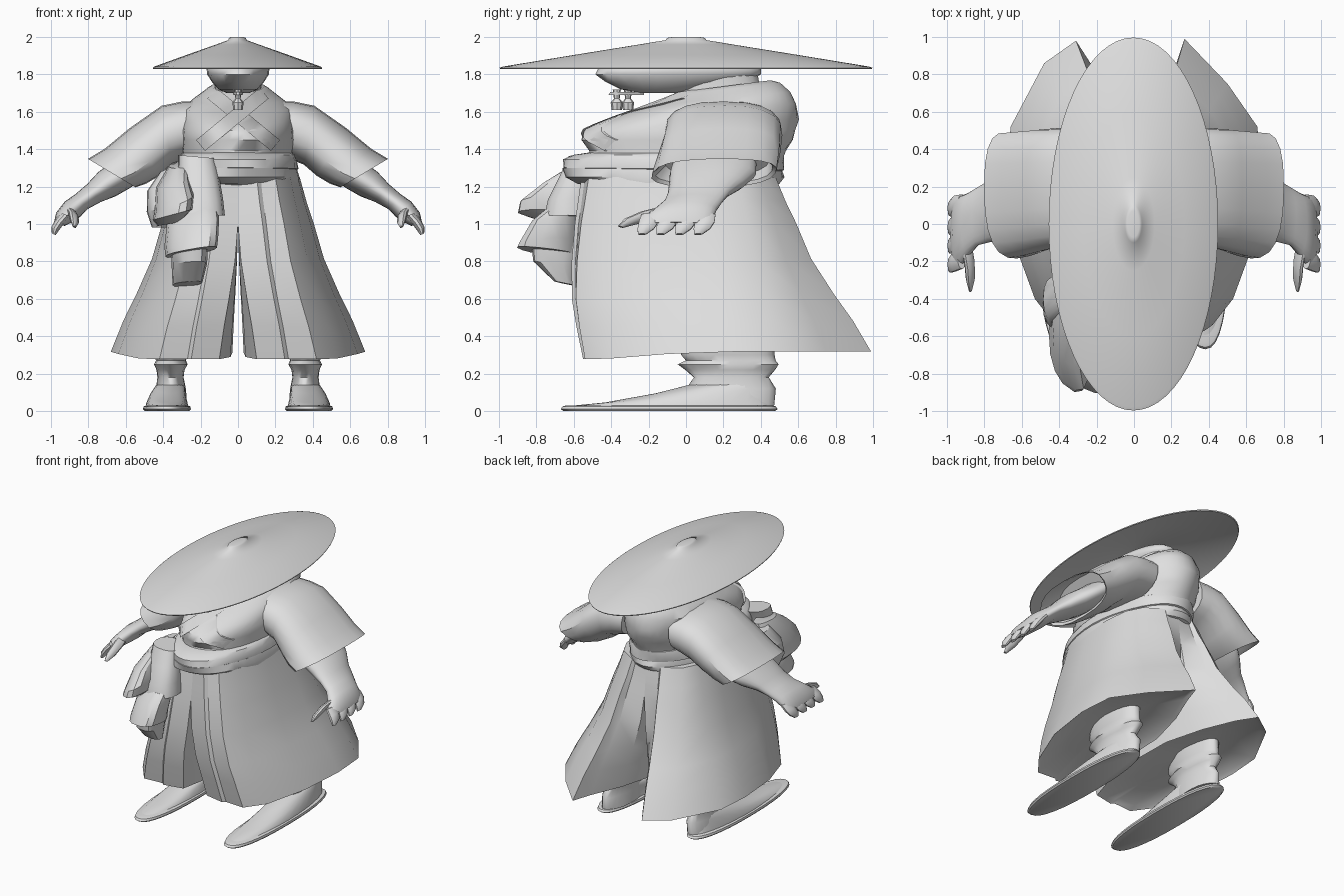
import bpy, bmesh, math
from mathutils import Vector
from mathutils.bvhtree import BVHTree

grey = bpy.data.materials.new("pale_grey")
grey.diffuse_color = (0.74, 0.74, 0.74, 1)


def loft(name, rings, mirror=False, cap=True, angle=35):
    """Skin a list of equal-length point rings."""
    bm = bmesh.new()
    vs = [[bm.verts.new(p) for p in r] for r in rings]
    n = len(rings[0])
    for a, b in zip(vs, vs[1:]):
        for i in range(n):
            j = (i + 1) % n
            bm.faces.new((a[i], a[j], b[j], b[i]))
    if cap:
        bm.faces.new(vs[0])
        bm.faces.new(vs[-1])
    return finish(name, bm, mirror, angle)


def finish(name, bm, mirror=False, angle=35):
    bmesh.ops.recalc_face_normals(bm, faces=bm.faces)
    me = bpy.data.meshes.new(name)
    bm.to_mesh(me)
    bm.free()
    me.materials.append(grey)
    ob = bpy.data.objects.new(name, me)
    bpy.context.collection.objects.link(ob)
    bpy.ops.object.select_all(action='DESELECT')
    ob.select_set(True)
    bpy.context.view_layer.objects.active = ob
    bpy.ops.object.shade_smooth_by_angle(angle=math.radians(angle))
    if mirror:
        ob.modifiers.new("mirror", 'MIRROR').use_mirror_merge = False
    return ob


def ring(x, y, z, ra, rb, tilt=0, slope=0, n=24, p=1.0, wob=0.0, skew=0.0):
    """Rounded ring: ra across (tilted about y), rb along y, slope lifts along y."""
    ca, sa = math.cos(math.radians(tilt)), math.sin(math.radians(tilt))
    out = []
    for i in range(n):
        t = 2 * math.pi * i / n
        c, s = math.cos(t), math.sin(t)
        k = 1 + wob * math.sin(5 * t + z * 40)
        u = math.copysign(abs(c) ** p, c) * ra * k
        v = math.copysign(abs(s) ** p, s) * rb * k
        out.append((x + u * ca, y + v + skew * u, z + u * sa + slope * v))
    return out


def band_rings(rows, **kw):
    """Rows of z, half width, front y, back y, slope."""
    return [ring(0, (f + b) / 2, z, w, (b - f) / 2, slope=s, **kw) for z, w, f, b, s in rows]


# straw hat with hollow underside and a small cap
hat = [(0.06, 1.982), (0.25, 1.953), (0.6, 1.897), (0.97, 1.835), (0.995, 1.828), (1.0, 1.835),
       (0.98, 1.842), (0.6, 1.904), (0.25, 1.96), (0.11, 1.983), (0.1, 1.995), (0.07, 2.0)]
loft("straw_hat", [ring(-0.003, 0, z, 0.453 * r, 0.997 * r, n=64) for r, z in hat], angle=50)

# head, neck, beard
loft("head", band_rings([(1.7, 0.06, -0.24, 0.0, 0), (1.72, 0.105, -0.35, 0.15, 0),
                         (1.76, 0.14, -0.43, 0.33, 0), (1.8, 0.165, -0.485, 0.4, 0),
                         (1.83, 0.168, -0.47, 0.4, 0), (1.86, 0.15, -0.38, 0.36, 0)]), angle=60)
loft("neck", band_rings([(1.58, 0.15, -0.1, 0.45, 0), (1.7, 0.125, -0.06, 0.4, 0),
                         (1.82, 0.125, -0.1, 0.38, 0)]))
loft("moustache", band_rings([(1.69, 0.025, -0.42, -0.22, 0), (1.705, 0.03, -0.41, -0.22, 0)], n=10))
for i, y in enumerate((-0.37, -0.31)):
    loft("beard_tuft_%d" % i, [ring(0, y, z, r, r * 1.1, n=8) for z, r in
                               ((1.61, 0.025), (1.65, 0.03), (1.67, 0.014), (1.72, 0.02))])

# robe top
robe = loft("robe_body", band_rings([
    (1.18, 0.31, -0.54, 0.47, 0), (1.3, 0.29, -0.56, 0.5, 0), (1.39, 0.295, -0.52, 0.53, 0),
    (1.45, 0.3, -0.56, 0.57, 0), (1.5, 0.3, -0.54, 0.59, 0), (1.55, 0.3, -0.46, 0.6, 0.02),
    (1.62, 0.3, -0.31, 0.59, 0.05), (1.67, 0.235, -0.18, 0.56, 0.1),
    (1.72, 0.165, -0.08, 0.5, 0.12), (1.735, 0.14, -0.06, 0.45, 0.13)], n=40, wob=0.012), angle=50)

# crossed collar bands laid over the chest
tree = BVHTree.FromObject(robe, bpy.context.evaluated_depsgraph_get())


def collar(name, a, b, width, lift):
    bm = bmesh.new()
    d = (Vector(b) - Vector(a)).normalized()
    side = Vector((-d.y, d.x)) * width / 2
    rows = []
    for i in range(13):
        m = Vector(a).lerp(Vector(b), i / 12)
        row = []
        for k in (-1, 1):
            q = m + side * k
            hit = tree.ray_cast(Vector((q.x, -2, q.y)), Vector((0, 1, 0)))[0]
            y = hit.y if hit else -0.05
            row += [bm.verts.new((q.x, y - lift, q.y)), bm.verts.new((q.x, y + 0.02, q.y))]
        rows.append(row)
    for r, s in zip(rows, rows[1:]):
        for i, j in ((0, 2), (1, 0), (2, 3)):
            bm.faces.new((r[i], r[j], s[j], s[i]))
    finish(name, bm)


collar("collar_under", (-0.14, 1.7), (0.2, 1.42), 0.075, 0.015)
collar("collar_over", (0.14, 1.7), (-0.2, 1.42), 0.075, 0.028)

# waist sash, two wrapped layers
loft("sash_upper", band_rings([(1.28, 0.3, -0.6, 0.5, 0), (1.295, 0.32, -0.655, 0.525, -0.01),
                               (1.34, 0.315, -0.65, 0.53, -0.01), (1.37, 0.305, -0.6, 0.525, 0),
                               (1.385, 0.28, -0.5, 0.5, 0)], n=40, wob=0.012))
loft("sash_lower", band_rings([(1.2, 0.3, -0.5, 0.45, 0), (1.215, 0.33, -0.58, 0.5, 0),
                               (1.25, 0.33, -0.65, 0.52, 0), (1.3, 0.31, -0.66, 0.51, 0)],
                              n=40, wob=0.012))

# wide sleeves, cuffs swept back at the outer corner
loft("sleeve", [ring(x, y, z, a, b, t, p=0.8, n=20, skew=k) for x, y, z, a, b, t, k in (
    (0.2, 0.2, 1.51, 0.15, 0.3, 97, 0), (0.29, 0.2, 1.5, 0.155, 0.31, 87, 0),
    (0.38, 0.2, 1.475, 0.16, 0.315, 80, 0.05), (0.5, 0.18, 1.385, 0.15, 0.325, 58, 0.15),
    (0.6, 0.16, 1.31, 0.145, 0.33, 40, 0.25), (0.675, 0.15, 1.272, 0.148, 0.33, 31, 0.3),
    (0.665, 0.15, 1.285, 0.135, 0.31, 31, 0.3), (0.57, 0.17, 1.345, 0.12, 0.28, 46, 0.2))], mirror=True)

# forearm and hand
loft("arm", [ring(x, y, z, a, b, t, wob=0.015) for x, y, z, a, b, t in (
    (0.5, 0.16, 1.36, 0.09, 0.22, 60), (0.62, 0.14, 1.265, 0.085, 0.23, 58),
    (0.7, 0.11, 1.215, 0.08, 0.2, 55), (0.77, 0.07, 1.165, 0.06, 0.165, 52),
    (0.835, 0.04, 1.12, 0.052, 0.155, 50), (0.885, 0.0, 1.08, 0.058, 0.165, 44),
    (0.93, -0.04, 1.035, 0.05, 0.19, 32), (0.955, -0.05, 1.0, 0.03, 0.18, 20))], mirror=True, angle=50)
for i, y in enumerate((0.1, 0.0, -0.1, -0.2)):
    loft("finger_%d" % i, [ring(x, y + dy, z, r, r * 2.1, 20, n=10) for x, dy, z, r in (
        (0.92, 0.01, 1.05, 0.024), (0.955, 0, 1.01, 0.026), (0.977, -0.015, 0.975, 0.022),
        (0.985, -0.035, 0.945, 0.011))], mirror=True)
loft("thumb", [ring(x, y, z, r, r * 1.5, 20, slope=-0.3, n=10) for x, y, z, r in (
    (0.9, -0.08, 1.08, 0.03), (0.88, -0.2, 1.05, 0.03), (0.875, -0.29, 1.015, 0.026),
    (0.875, -0.35, 0.985, 0.01))], mirror=True)

# wide pleated trouser leg: waist outline blends to hem outline
waist = [(0.0, -0.54), (0.1, -0.56), (0.12, -0.54), (0.2, -0.52), (0.28, -0.38), (0.32, -0.12),
         (0.33, 0.1), (0.31, 0.28), (0.25, 0.4), (0.12, 0.48), (0.1, 0.46), (0, 0.48), (0, 0.3),
         (0, 0), (0, -0.3)]
hem = [(0.1, -0.52), (0.25, -0.55), (0.27, -0.53), (0.42, -0.54), (0.53, -0.4), (0.64, -0.1),
       (0.68, 0.25), (0.66, 0.52), (0.5, 0.75), (0.27, 0.99), (0.22, 0.84), (0.12, 0.6),
       (0.04, 0.3), (0.03, 0), (0.04, -0.3)]
hem_other = list(hem)
hem_other[8:10] = [(0.48, 0.86), (0.31, 0.98)]


def leg_ring(side, outline, z, t, inset=1.0):
    out = []
    for (ax, ay), (bx, by) in zip(waist, outline):
        tx = t if ax > 0 else max(0, (t - 0.25) / 0.75)
        x, y = ax + (bx - ax) * tx, ay + (by - ay) * t
        if ay < -0.2:
            y -= 0.06 * math.sin(math.pi * t)
        lift = 0.04 * t * max(0, min(1, (y + 0.45) / 0.5))
        out.append((side * (0.36 + (x - 0.36) * inset), 0.2 + (y - 0.2) * inset, z + lift))
    return out


legs = [(1.25, 0), (1.12, 0.1), (1.0, 0.21), (0.8, 0.37), (0.6, 0.61), (0.45, 0.81), (0.277, 1)]
for name, s, outline in (("trouser_leg_a", 1, hem), ("trouser_leg_b", -1, hem_other)):
    loft(name, [leg_ring(s, outline, z, t) for z, t in legs] +
         [leg_ring(s, outline, 0.3, 1, 0.93), leg_ring(s, outline, 0.34, 1, 0.6),
          leg_ring(s, outline, 0.35, 1, 0.25)], angle=30)

# wrapped ankle and long shoe
loft("ankle", [ring(0.36, y, z, a, b, wob=0.02) for y, z, a, b in (
    (0.25, 0.03, 0.09, 0.22), (0.24, 0.12, 0.08, 0.24), (0.24, 0.18, 0.07, 0.2),
    (0.24, 0.22, 0.075, 0.24), (0.23, 0.25, 0.09, 0.27), (0.24, 0.27, 0.08, 0.24),
    (0.22, 0.3, 0.09, 0.25), (0.22, 0.4, 0.09, 0.25))], mirror=True, angle=50)
loft("shoe_sole", [ring(0.38, -0.09, z, a, b, n=32, p=0.85) for z, a, b in (
    (0, 0.12, 0.565), (0.01, 0.128, 0.58), (0.025, 0.125, 0.57), (0.03, 0.11, 0.55))], mirror=True)
loft("shoe_upper", [ring(x, y, z, a, b, slope=s, n=28) for x, y, z, a, b, s in (
    (0.38, -0.09, 0.02, 0.115, 0.55, 0), (0.38, -0.08, 0.045, 0.11, 0.52, 0.03),
    (0.375, 0.0, 0.085, 0.095, 0.43, 0.09), (0.365, 0.14, 0.125, 0.08, 0.3, 0.1),
    (0.36, 0.24, 0.16, 0.06, 0.18, 0.05))], mirror=True, angle=50)


# knotted cloth hanging from the sash on one side
def cloth(name, rows, skew=0.0):
    loft(name, [ring(x, y, z, a, b, t, s, n=14, p=0.8, skew=skew) for x, y, z, a, b, t, s in rows],
         angle=32)


cloth("sash_front_panel", [(-0.22, -0.53, 1.36, 0.1, 0.1, -5, 0), (-0.21, -0.58, 1.25, 0.11, 0.1, 0, 0),
                           (-0.2, -0.62, 1.13, 0.12, 0.12, 4, 0), (-0.2, -0.63, 1.04, 0.13, 0.13, 3, 0)])
cloth("sash_bow_loop", [(-0.32, -0.5, 1.31, 0.05, 0.13, 0, 0.1), (-0.35, -0.57, 1.22, 0.09, 0.18, 15, 0.1),
                        (-0.34, -0.64, 1.12, 0.11, 0.23, 20, 0.1), (-0.35, -0.65, 1.05, 0.11, 0.23, 15, 0),
                        (-0.37, -0.58, 1.0, 0.06, 0.15, 10, 0)], skew=-0.7)
cloth("sash_bow_side", [(-0.36, -0.36, 1.3, 0.06, 0.1, 20, 0), (-0.42, -0.4, 1.2, 0.07, 0.12, 20, 0),
                        (-0.43, -0.42, 1.08, 0.06, 0.13, 15, 0), (-0.42, -0.4, 0.98, 0.04, 0.1, 0, 0)])
cloth("sash_tail_upper", [(-0.22, -0.62, 1.08, 0.11, 0.12, 0, 0), (-0.24, -0.67, 1.02, 0.14, 0.14, 5, 0.1),
                          (-0.25, -0.72, 0.9, 0.145, 0.16, 8, 0.1), (-0.25, -0.73, 0.85, 0.14, 0.16, 10, -0.1)],
      skew=-0.4)
cloth("sash_tail_lower", [(-0.26, -0.68, 0.88, 0.1, 0.14, 0, 0), (-0.26, -0.69, 0.78, 0.095, 0.12, 5, -0.15),
                          (-0.27, -0.64, 0.68, 0.08, 0.06, 5, -0.2)], skew=-0.3)
